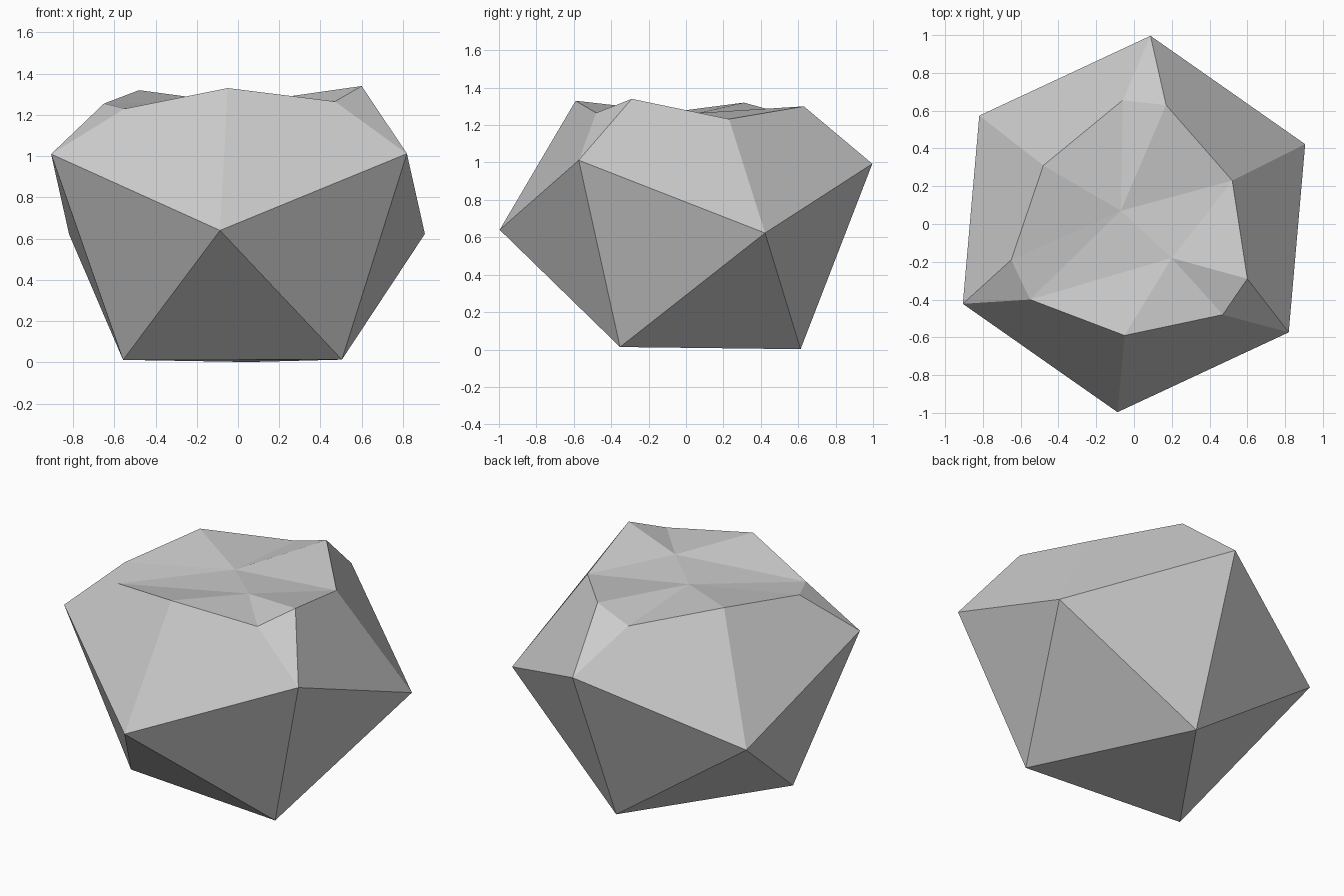
import bpy, bmesh
from math import cos, sin, radians

default_cube = bpy.data.objects.get("Cube")
if default_cube:
    bpy.data.objects.remove(default_cube, do_unlink=True)

# Single stone colour
stone = bpy.data.materials.new("stone_grey")
stone.use_nodes = True
grey = (0.6, 0.6, 0.6, 1)
stone.diffuse_color = grey
stone.node_tree.nodes["Principled BSDF"].inputs["Base Color"].default_value = grey

bm = bmesh.new()


def ring_point(step, radius, height):
    """Point on a six-step ring, on a body that leans slightly."""
    angle = radians(85 - 60 * step)
    x, y = radius * cos(angle), radius * sin(angle)
    return bm.verts.new((x, y, height - 0.012 * y))


def fan(centre, edge):
    for first, second in zip(edge, edge[1:]):
        bm.faces.new((centre, first, second))


# Faceted body: triangular base and zigzag waist
base = [ring_point(step, 0.615, 0.009) for step in (0, 2, 4)]
waist = [ring_point(step, 1, 0.628 if step % 2 else 1.005) for step in range(6)]

# Broken rim: two points above each high waist corner, one above each low one
rim_points = (
    ((-0.06, 0.655, 1.225), (0.17, 0.63, 1.30)),
    ((0.52, 0.23, 1.232),),
    ((0.60, -0.29, 1.34), (0.47, -0.48, 1.265)),
    ((-0.05, -0.59, 1.33),),
    ((-0.55, -0.40, 1.23), (-0.65, -0.19, 1.255)),
    ((-0.48, 0.31, 1.32),),
)
rim = [[bm.verts.new(p) for p in group] for group in rim_points]

# Underside
bm.faces.new(base)
for k in range(3):
    high, low, next_high = (waist[(2 * k + n) % 6] for n in range(3))
    here, following = base[k], base[(k + 1) % 3]
    bm.faces.new((here, high, low))
    bm.faces.new((here, low, following))
    bm.faces.new((following, low, next_high))

# Upper sides and clipped corners
for i in range(6):
    j = (i + 1) % 6
    bm.faces.new((waist[i], waist[j], rim[j][0], rim[i][-1]))
    if len(rim[i]) > 1:
        bm.faces.new((waist[i], *rim[i]))

# Uneven top: two shallow hollows joined by a crease
edge = [v for group in rim for v in group]
back_hollow = bm.verts.new((-0.07, 0.07, 1.265))
front_hollow = bm.verts.new((0.20, -0.18, 1.283))
fan(back_hollow, edge[6:] + edge[:3])
fan(front_hollow, edge[2:7])
for end in (edge[2], edge[6]):
    bm.faces.new((back_hollow, front_hollow, end))

bmesh.ops.recalc_face_normals(bm, faces=bm.faces[:])
mesh = bpy.data.meshes.new("rock")
bm.to_mesh(mesh)
bm.free()
mesh.materials.append(stone)
rock = bpy.data.objects.new("rock", mesh)
bpy.context.collection.objects.link(rock)
